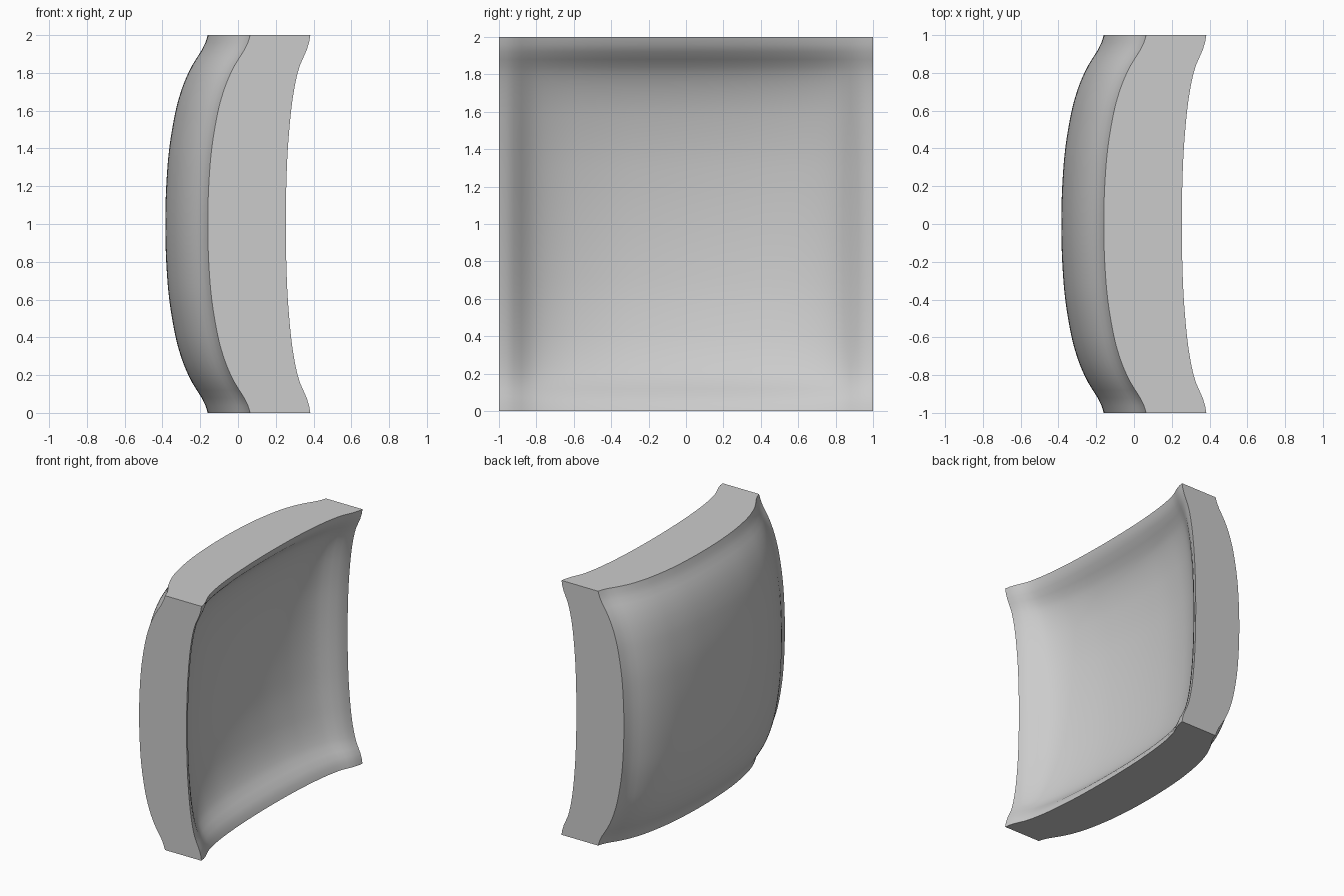
import bpy
import bmesh

if "Cube" in bpy.data.objects:
    bpy.data.objects.remove(bpy.data.objects["Cube"], do_unlink=True)

# Rise of each sheet from its middle (0) to its rim (1)
BULGE = [(0, 0), (0.2, 0.005), (0.4, 0.021), (0.6, 0.055), (0.72, 0.089),
         (0.8, 0.122), (0.86, 0.154), (0.91, 0.187), (0.95, 0.208), (1, 0.225)]
HOLLOW = [(0, 0), (0.2, 0.006), (0.4, 0.025), (0.6, 0.065), (0.72, 0.105),
          (0.8, 0.145), (0.84, 0.173), (0.92, 0.255), (0.96, 0.284), (1, 0.3)]
CELLS = 50


def slope(points, i):
    """Tangent of a profile at one of its points."""
    if i == 0:
        return 0.0
    a, b = points[i - 1], points[min(i + 1, len(points) - 1)]
    return (b[1] - a[1]) / (b[0] - a[0])


def rise(points, t):
    """Smooth curve through a profile, mirrored about the middle."""
    t = min(abs(t), 1.0)
    i = 0
    while i < len(points) - 2 and t > points[i + 1][0]:
        i += 1
    (x0, y0), (x1, y1) = points[i], points[i + 1]
    w = x1 - x0
    s = (t - x0) / w
    r = 1 - s
    return (y0 * r * r * (1 + 2 * s) + y1 * s * s * (1 + 2 * r)
            + w * s * r * (slope(points, i) * r - slope(points, i + 1) * s))


def curve_sheet(verts, points, middle, flatten):
    """Stand a flat sheet upright and curve it both ways, easing its corners."""
    for v in verts:
        y, z = v.co.x, v.co.y
        a, b = rise(points, y), rise(points, z)
        v.co = (middle + a + b - flatten * a * b, y, z + 1)


# Two flat sheets joined around the rim
bm = bmesh.new()
outer = bmesh.ops.create_grid(bm, x_segments=CELLS, y_segments=CELLS, size=1)["verts"]
inner = bmesh.ops.create_grid(bm, x_segments=CELLS, y_segments=CELLS, size=1)["verts"]
for v in inner:
    v.co.z = 0.4
bmesh.ops.bridge_loops(bm, edges=[e for e in bm.edges if e.is_boundary])

# Convex outer sheet and hollow inner sheet
curve_sheet(outer, BULGE, -0.385, 0)
curve_sheet(inner, HOLLOW, -0.047, 1.89)
bmesh.ops.recalc_face_normals(bm, faces=bm.faces)

mesh = bpy.data.meshes.new("curved_panel")
bm.to_mesh(mesh)
bm.free()
panel = bpy.data.objects.new("curved_panel", mesh)
bpy.context.collection.objects.link(panel)

# Single plain grey
grey = bpy.data.materials.new("light_grey")
grey.use_nodes = True
colour = (0.6, 0.6, 0.6, 1)
grey.diffuse_color = colour
grey.node_tree.nodes["Principled BSDF"].inputs["Base Color"].default_value = colour
mesh.materials.append(grey)

bpy.ops.object.select_all(action="DESELECT")
panel.select_set(True)
bpy.context.view_layer.objects.active = panel
bpy.ops.object.shade_smooth_by_angle(angle=0.6)
